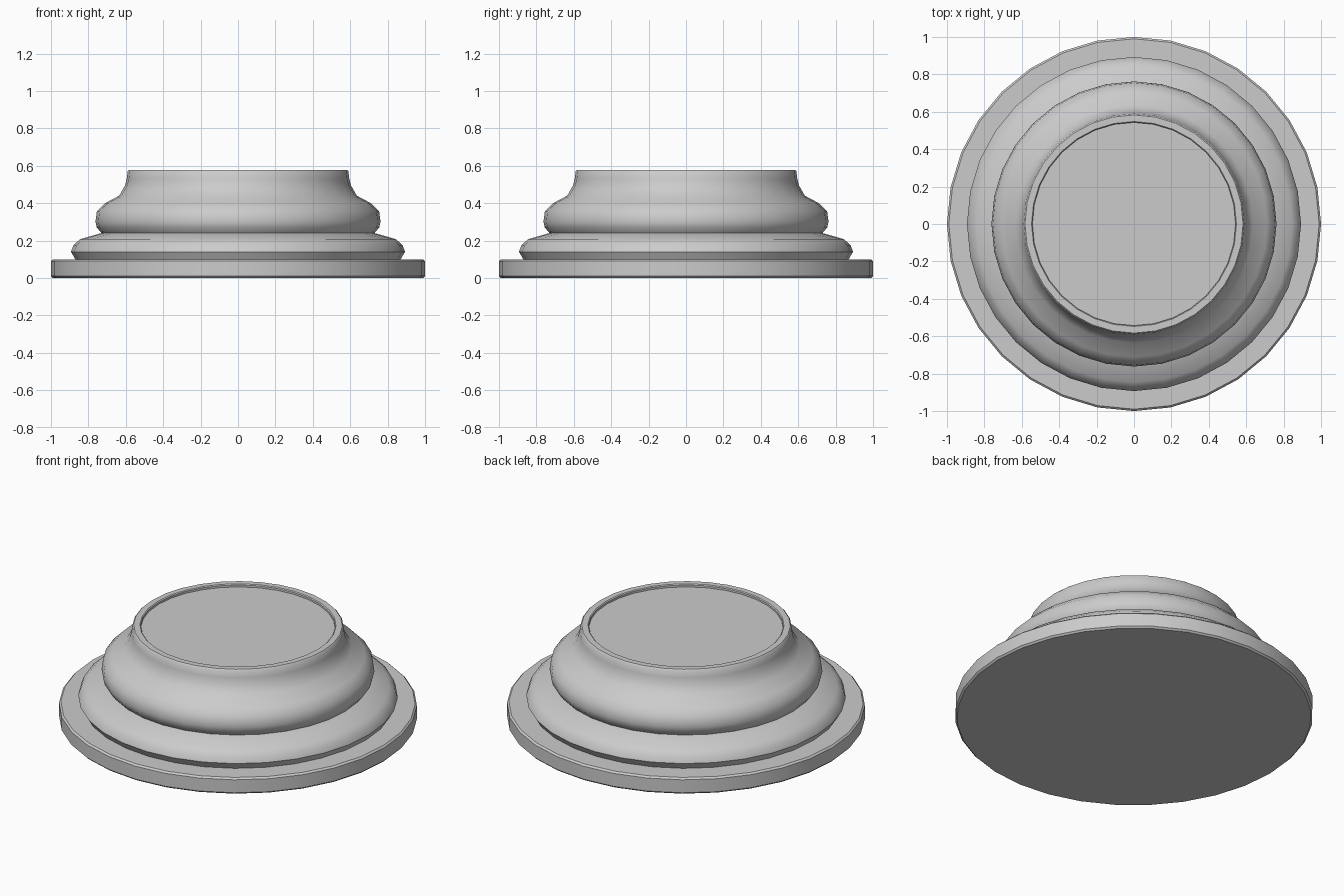
import bpy, bmesh, math

if "Cube" in bpy.data.objects:
    bpy.data.objects.remove(bpy.data.objects["Cube"])

SIDES = 32

def lathe(name, profile):
    """Revolve (radius, z) points, bottom to top, capping both ends."""
    bm = bmesh.new()
    rings = []
    for r, z in profile:
        rings.append([bm.verts.new((r * math.cos(2 * math.pi * i / SIDES),
                                    r * math.sin(2 * math.pi * i / SIDES), z))
                      for i in range(SIDES)])
    for a, b in zip(rings, rings[1:]):
        for i in range(SIDES):
            j = (i + 1) % SIDES
            bm.faces.new((a[i], a[j], b[j], b[i]))
    bm.faces.new(rings[0][::-1])
    bm.faces.new(rings[-1])
    me = bpy.data.meshes.new(name)
    bm.to_mesh(me)
    bm.free()
    ob = bpy.data.objects.new(name, me)
    bpy.context.collection.objects.link(ob)
    bpy.ops.object.select_all(action='DESELECT')
    ob.select_set(True)
    bpy.context.view_layer.objects.active = ob
    bpy.ops.object.shade_smooth_by_angle(angle=math.radians(40))
    return ob

# One continuous pedestal: plinth disc, lower roll, upper roll, neck, recessed top
lathe("pedestal_base", [
    (0.99, 0.0), (1.0, 0.01), (1.0, 0.09), (0.99, 0.10),               # plinth disc
    (0.87, 0.10), (0.893, 0.14), (0.88, 0.175), (0.845, 0.207),        # lower roll
    (0.73, 0.24),
    (0.755, 0.27), (0.762, 0.30), (0.755, 0.355), (0.71, 0.40),        # upper roll
    (0.635, 0.44), (0.604, 0.495), (0.595, 0.53), (0.59, 0.57),        # neck
    (0.583, 0.577), (0.548, 0.577), (0.543, 0.572), (0.543, 0.56),     # rim and recess
])
